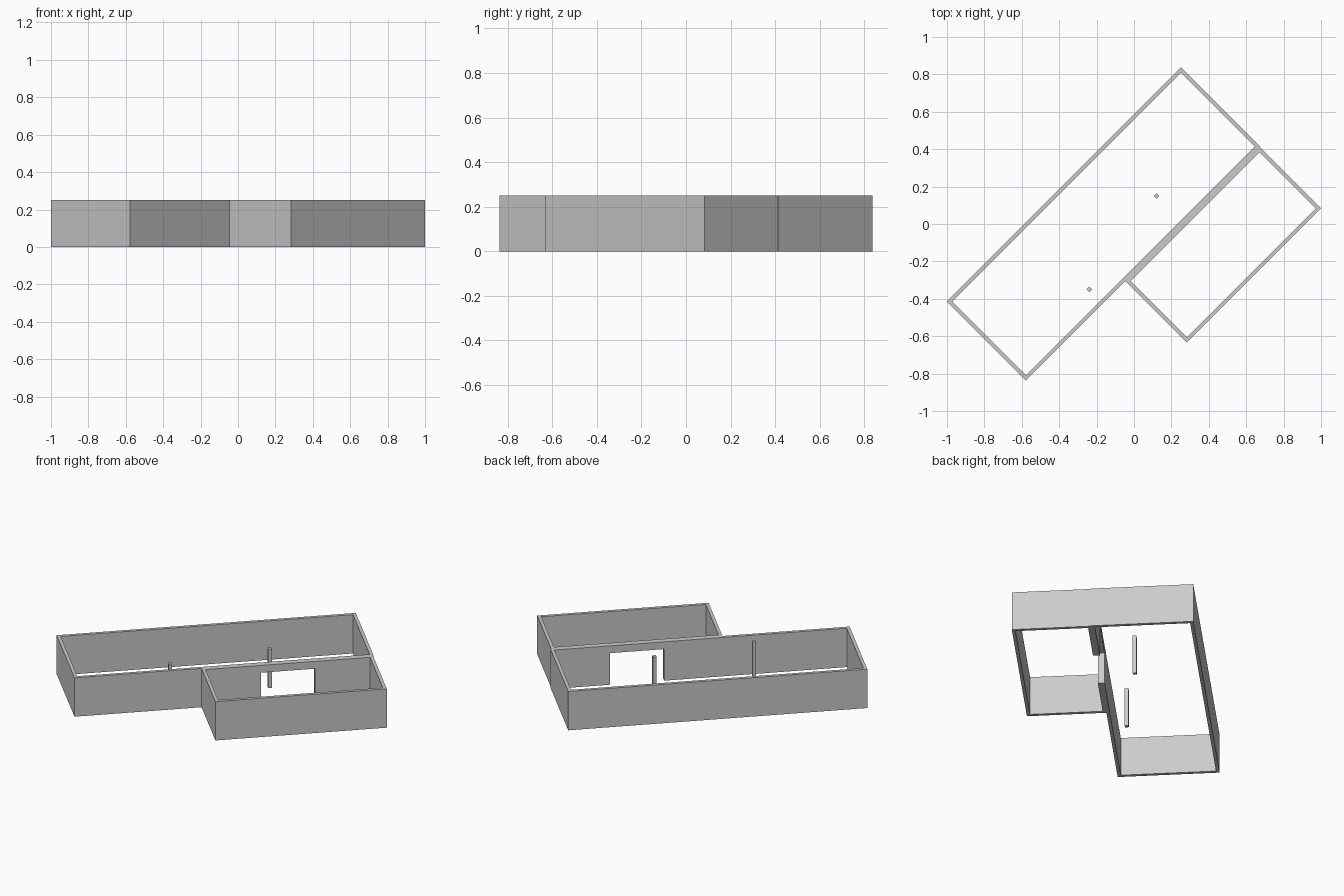
import bpy, bmesh
from math import radians
from mathutils import Matrix

cube = bpy.data.objects.get("Cube")
if cube:
    bpy.data.objects.remove(cube, do_unlink=True)

HEIGHT = 0.25
WALL = 0.02
TURN = Matrix.Rotation(radians(45), 4, 'Z')   # whole plan sits diagonally

plaster = bpy.data.materials.new("plaster_grey")
GREY = (0.6, 0.6, 0.6, 1)
plaster.diffuse_color = GREY
plaster.use_nodes = True
plaster.node_tree.nodes["Principled BSDF"].inputs["Base Color"].default_value = GREY


def finish(name, bm):
    """Turn a bmesh in plan coordinates into a flat-shaded object."""
    bmesh.ops.recalc_face_normals(bm, faces=bm.faces)
    mesh = bpy.data.meshes.new(name)
    bm.to_mesh(mesh)
    bm.free()
    mesh.transform(TURN)
    mesh.materials.append(plaster)
    obj = bpy.data.objects.new(name, mesh)
    bpy.context.collection.objects.link(obj)
    return obj


def rectangle(bm, u0, u1, v0, v1, z):
    return [bm.verts.new((u, v, z)) for u, v in ((u0, v0), (u1, v0), (u1, v1), (u0, v1))]


def room(name, u0, u1, v0, v1):
    """Four joined walls, open above and below."""
    bm = bmesh.new()
    loops = []
    for inset, z in ((0, 0), (0, HEIGHT), (WALL, HEIGHT), (WALL, 0)):
        loops.append(rectangle(bm, u0 + inset, u1 - inset, v0 + inset, v1 - inset, z))
    for k in range(4):
        a, b = loops[k], loops[(k + 1) % 4]
        for i in range(4):
            j = (i + 1) % 4
            bm.faces.new((a[i], a[j], b[j], b[i]))
    return finish(name, bm)


def block(name, u0, u1, v0, v1, z0, z1):
    bm = bmesh.new()
    low, high = (rectangle(bm, u0, u1, v0, v1, z) for z in (z0, z1))
    bm.faces.new(low)
    bm.faces.new(high)
    for i in range(4):
        j = (i + 1) % 4
        bm.faces.new((low[i], low[j], high[j], high[i]))
    return finish(name, bm)


# Two rooms that meet back to back along a shared line
SHARED = -0.183
large_room = room("large_room_walls", -1.0, 0.77, SHARED, 0.414)
small_room = room("small_room_walls", -0.248, 0.766, -0.648, SHARED)

# Wide doorway through both touching walls
cutter = block("doorway_cutter", 0.10, 0.421, SHARED - 0.05, SHARED + 0.05, -0.1, 0.203)
cutter.hide_render = True
for walls in (large_room, small_room):
    cut = walls.modifiers.new("doorway", 'BOOLEAN')
    cut.operation = 'DIFFERENCE'
    cut.solver = 'EXACT'
    cut.object = cutter
    bpy.context.view_layer.objects.active = walls
    bpy.ops.object.modifier_apply(modifier=cut.name)
bpy.data.objects.remove(cutter, do_unlink=True)

# Free-standing square posts in the large room
HALF = 0.011
for name, u, v in (("right_post", -0.416, -0.079), ("left_post", 0.191, 0.021)):
    block(name, u - HALF, u + HALF, v - HALF, v + HALF, 0, HEIGHT)
